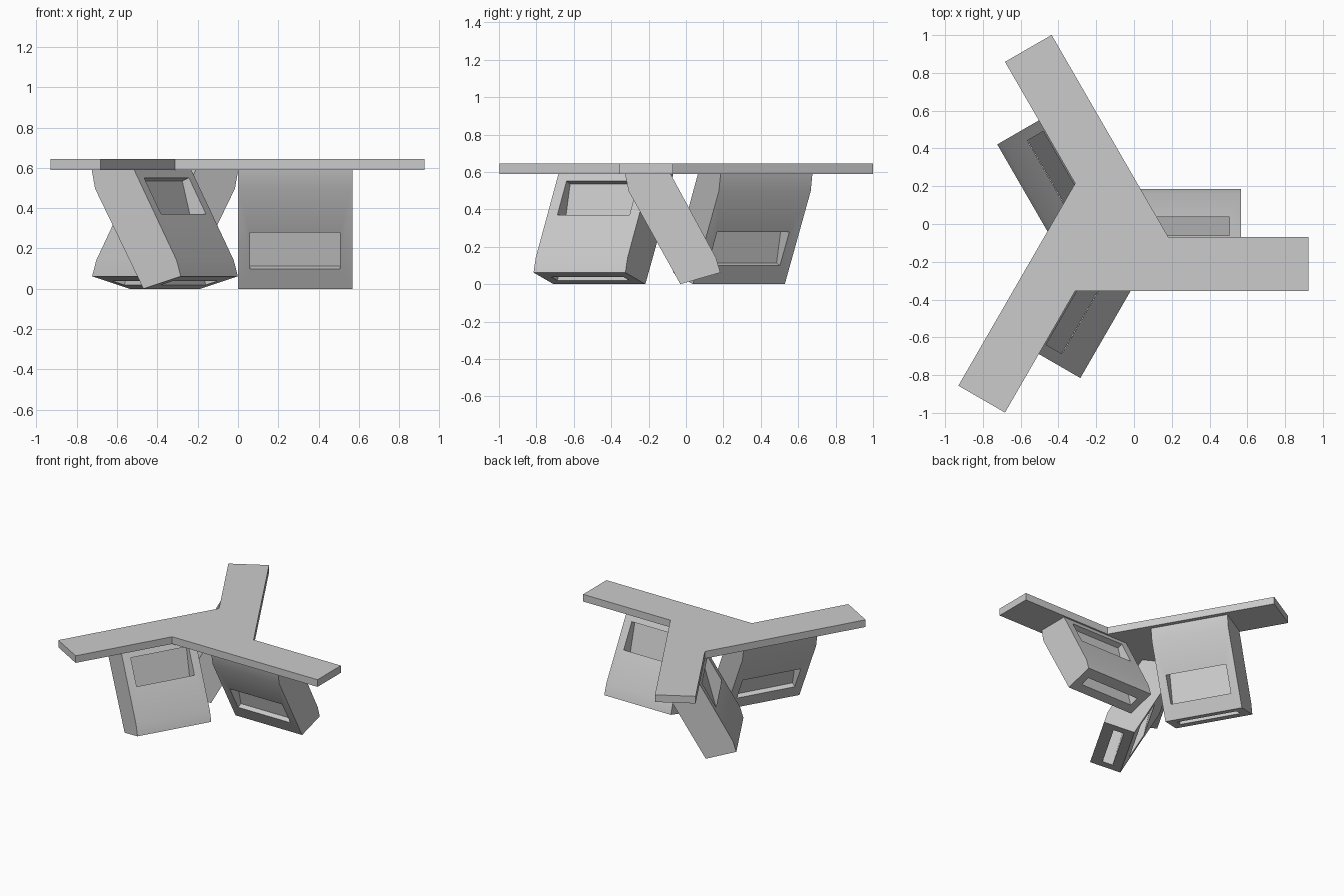
import bpy, bmesh, math
from mathutils import Matrix, Vector

cube = bpy.data.objects.get("Cube")
if cube:
    bpy.data.objects.remove(cube, do_unlink=True)

HUB = Vector((-0.147, -0.07, 0))       # axis of the three-fold symmetry
ARM_WIDTH, ARM_LENGTH = 0.285, 1.072
PLATE_BOTTOM, PLATE_TOP = 0.59, 0.645

grey = bpy.data.materials.new("light grey")
grey.use_nodes = True
colour = (0.6, 0.6, 0.6, 1)
grey.diffuse_color = colour
grey.node_tree.nodes["Principled BSDF"].inputs["Base Color"].default_value = colour


def prism(name, outline, shift):
    """Extrude a closed outline of 3D points along a vector."""
    bm = bmesh.new()
    face = bm.faces.new([bm.verts.new(p) for p in outline])
    moved = bmesh.ops.extrude_face_region(bm, geom=[face])["geom"]
    verts = [v for v in moved if isinstance(v, bmesh.types.BMVert)]
    bmesh.ops.translate(bm, verts=verts, vec=shift)
    bmesh.ops.recalc_face_normals(bm, faces=bm.faces)
    mesh = bpy.data.meshes.new(name)
    bm.to_mesh(mesh)
    bm.free()
    mesh.materials.append(grey)
    obj = bpy.data.objects.new(name, mesh)
    bpy.context.collection.objects.link(obj)
    return obj


def side_prism(name, profile, x0, x1):
    """Extrude a (y, z) profile from x0 to x1, relative to the hub."""
    outline = [Vector((x0, y, z)) - HUB for y, z in profile]
    return prism(name, outline, (x1 - x0, 0, 0))


# Three-armed top plate, each arm set to one side of the hub
outline = []
inner = ARM_WIDTH / math.sin(math.radians(60))
for i in range(3):
    turn = Matrix.Rotation(math.radians(-120 * i), 3, "Z")
    for x, y in ((inner, 0), (ARM_LENGTH, 0), (ARM_LENGTH, -ARM_WIDTH)):
        outline.append(turn @ Vector((x, y, PLATE_BOTTOM)))
plate = prism("top_plate", outline, (0, 0, PLATE_TOP - PLATE_BOTTOM))
plate.location = HUB

# Leaning leg block with slightly bent sides
leg_profile = [(-0.326, PLATE_BOTTOM), (-0.307, 0.497), (-0.03, 0),
               (0.184, 0.062), (0.16, 0.142), (-0.083, PLATE_BOTTOM)]
leg = side_prism("leg_1", leg_profile, 0, 0.567)

# Two ducts: upper outer window to bottom slot, and its half-turn twin
duct = [(-0.10, 0.535), (-0.062, 0.55), (0.02, 0.58), (0.10, 0.40),
        (0.036, 0.37), (0.105, 0.045), (0.127, -0.06), (0.055, -0.06)]
twin = [(-0.149 - y, 0.648 - z) for y, z in duct]
bpy.context.view_layer.objects.active = leg
for name, profile in (("upper_duct_cutter", duct), ("lower_duct_cutter", twin)):
    cutter = side_prism(name, profile, 0.06, 0.505)
    cutter.hide_render = True
    cut = leg.modifiers.new("duct", "BOOLEAN")
    cut.operation, cut.solver, cut.object = "DIFFERENCE", "EXACT", cutter
    bpy.ops.object.modifier_apply(modifier=cut.name)
    bpy.data.objects.remove(cutter, do_unlink=True)

bpy.ops.object.select_all(action="DESELECT")
leg.select_set(True)
bpy.ops.object.shade_smooth_by_angle(angle=math.radians(25))

# One leg under each arm
leg.location = HUB
for i in (1, 2):
    copy = leg.copy()
    copy.name = f"leg_{i + 1}"
    copy.rotation_euler.z = math.radians(120 * i)
    bpy.context.collection.objects.link(copy)
